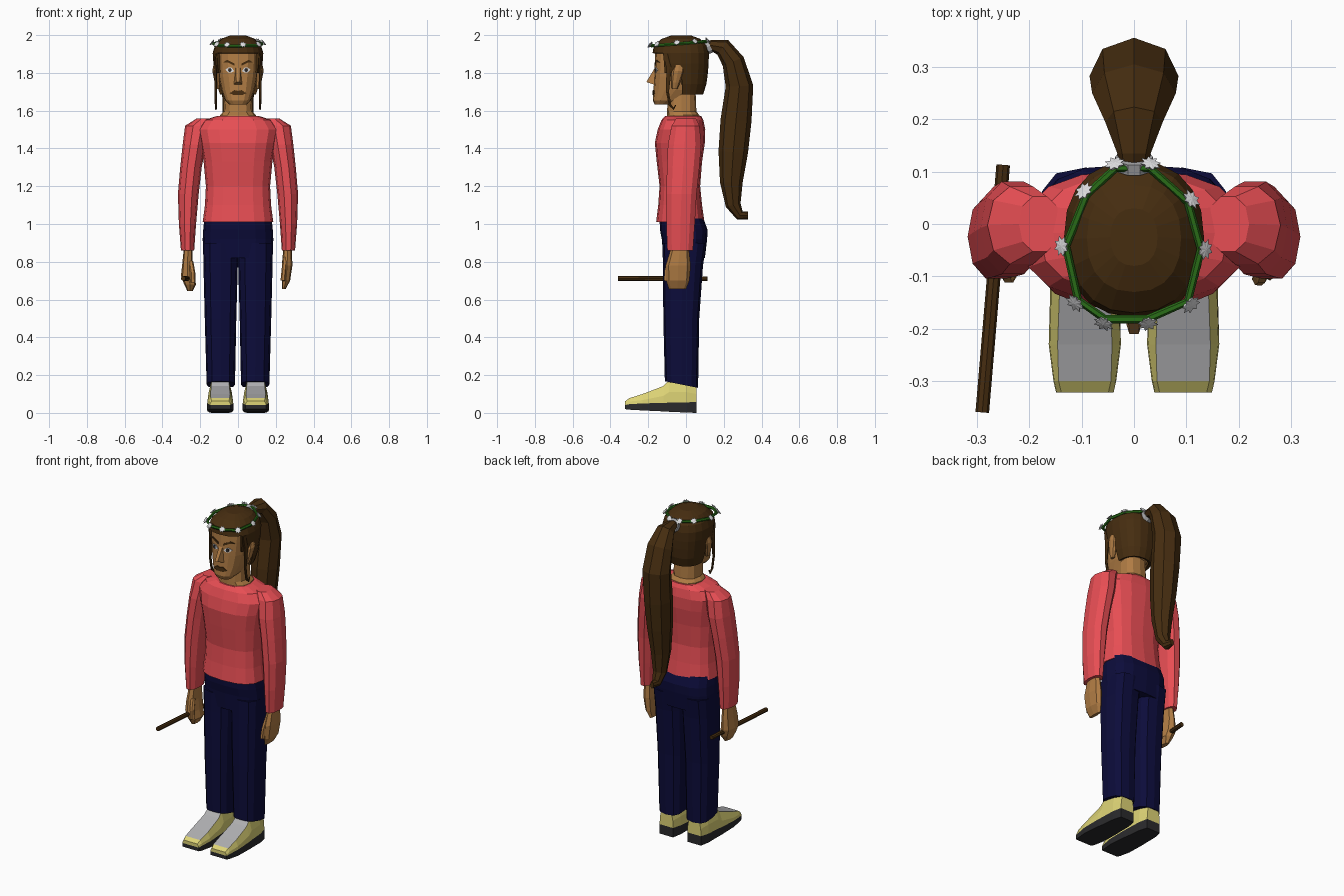
import bpy, bmesh, math
from mathutils import Vector
from mathutils.bvhtree import BVHTree

if "Cube" in bpy.data.objects:
    bpy.data.objects.remove(bpy.data.objects["Cube"])


def material(name, r, g, b):
    m = bpy.data.materials.new(name)
    m.diffuse_color = [((c / 255 + 0.055) / 1.055) ** 2.4 for c in (r, g, b)] + [1]
    m.use_nodes = True
    m.node_tree.nodes["Principled BSDF"].inputs["Base Color"].default_value = m.diffuse_color
    return m


SKIN = material("skin", 176, 124, 68)
CORAL = material("coral shirt", 232, 78, 84)
NAVY = material("navy cloth", 12, 12, 58)
BROWN = material("dark brown", 70, 45, 16)
YELLOW = material("pale yellow", 222, 212, 118)
GREY = material("light grey", 176, 176, 178)
BLACK = material("black rubber", 42, 42, 44)
GREEN = material("leaf green", 42, 110, 24)
WHITE = material("white", 222, 222, 224)


def finish(name, bm, *mats):
    bmesh.ops.recalc_face_normals(bm, faces=bm.faces[:])
    me = bpy.data.meshes.new(name)
    bm.to_mesh(me)
    bm.free()
    for m in mats:
        me.materials.append(m)
    ob = bpy.data.objects.new(name, me)
    bpy.context.collection.objects.link(ob)
    return ob


def skin_sections(sections, caps=True, closed=False):
    """Bridge a list of equal point loops into a bmesh."""
    bm = bmesh.new()
    loops = [[bm.verts.new(p) for p in s] for s in sections]
    n = len(loops[0])
    pairs = list(zip(loops, loops[1:])) + ([(loops[-1], loops[0])] if closed else [])
    for a, b in pairs:
        for i in range(n):
            j = (i + 1) % n
            bm.faces.new((a[i], a[j], b[j], b[i]))
    if caps and not closed:
        bm.faces.new(loops[0])
        bm.faces.new(loops[-1])
    return bm


def ring(z, x0, x1, y0, y1, n=12, p=2.5):
    """Rounded-box outline filling the given x and y range at height z."""
    pts = []
    for i in range(n):
        a = 2 * math.pi * i / n
        c, s = math.cos(a), math.sin(a)
        pts.append(((x0 + x1) / 2 + (x1 - x0) / 2 * math.copysign(abs(c) ** (2 / p), c),
                    (y0 + y1) / 2 + (y1 - y0) / 2 * math.copysign(abs(s) ** (2 / p), s), z))
    return pts


def stack(name, rows, mat, n=12, p=2.5, side=1):
    """Body part from rows of (z, x0, x1, y0, y1)."""
    return finish(name, skin_sections([ring(z, side * a, side * b, c, d, n, p)
                                       for z, a, b, c, d in rows]), mat)


def tube(name, path, sizes, mat, n=6, closed=False):
    """Sweep an ellipse of (width, depth) along a path."""
    path, secs = [Vector(p) for p in path], []
    for i, p in enumerate(path):
        if closed:
            t = path[(i + 1) % len(path)] - path[i - 1]
        else:
            t = path[min(i + 1, len(path) - 1)] - path[max(i - 1, 0)]
        t.normalize()
        u = Vector((0, 0, 1)).cross(t) if closed else Vector((1, 0, 0))
        u = (u - t * u.dot(t)).normalized()
        v = t.cross(u)
        w, d = sizes[i] if isinstance(sizes, list) else sizes
        secs.append([p + u * w * math.cos(2 * math.pi * k / n) + v * d * math.sin(2 * math.pi * k / n)
                     for k in range(n)])
    return finish(name, skin_sections(secs, closed=closed), mat)


def sym(rows):
    return [(z, -r, r, a, b) for z, r, a, b in rows]


# Torso of the shirt, neck and pelvis
stack("shirt_body", sym([(1.01, .187, -.158, .098), (1.1, .175, -.147, .085), (1.2, .17, -.14, .075),
                         (1.33, .182, -.155, .085), (1.43, .2, -.165, .1), (1.5, .215, -.15, .102),
                         (1.55, .18, -.13, .092), (1.572, .11, -.11, .08)]), CORAL, 16)
stack("neck", sym([(1.55, .1, -.105, .075), (1.577, .095, -.1, .07), (1.595, .077, -.1, .055),
                   (1.72, .073, -.095, .05)]), SKIN)
stack("trouser_seat", sym([(.82, .183, -.12, .1), (.92, .187, -.128, .112), (.97, .184, -.138, .114),
                           (1.03, .178, -.14, .092)]), NAVY, 16, 2.8)

for s, tag in ((1, "left"), (-1, "right")):
    # Sleeves and trouser legs
    stack(tag + "_sleeve", [(.86, .232, .302, -.102, .04), (1.0, .222, .313, -.108, .05),
                            (1.16, .208, .318, -.108, .06), (1.3, .192, .306, -.105, .075),
                            (1.42, .17, .293, -.1, .085), (1.52, .15, .28, -.08, .075),
                            (1.558, .14, .22, -.055, .055)], CORAL, 10, 2.2, s)
    leg = stack(tag + "_trouser_leg", [(.15, .016, .166, -.112, .064), (.5, .009, .176, -.12, .07),
                                       (.78, .001, .183, -.122, .09), (.9, .0, .185, -.125, .108)],
                NAVY, 12, 2.8, s)
    for v in leg.data.vertices:  # hem drops toward the heel
        if v.co.z < .3:
            v.co.z -= .2 * (v.co.y + .024)

    # Shoe from cross-sections running toe to heel
    secs = []
    for y, w, z0, zs, zm, zt, tw in ((-.322, .055, .02, .042, .05, .062, .045),
                                     (-.3, .06, .017, .046, .06, .078, .05),
                                     (-.23, .069, .013, .05, .068, .1, .052),
                                     (-.12, .066, .008, .053, .09, .142, .048),
                                     (-.09, .063, .006, .054, .11, .172, .045),
                                     (0, .058, .002, .056, .11, .165, .045),
                                     (.055, .045, .0, .057, .1, .14, .036)):
        secs.append([(s * .094 + x, y, z) for x, z in ((-w, z0), (w, z0), (w, zs), (w * .97, zm),
                                                       (tw, zt), (-tw, zt), (-w * .97, zm), (-w, zs))])
    bm = skin_sections(secs, caps=False)
    bm.faces.ensure_lookup_table()
    for i, f in enumerate(bm.faces):
        k = i % 8
        f.material_index = 2 if k in (0, 1, 7) else (1 if k == 4 and 8 <= i < 32 else 0)
    bm.verts.ensure_lookup_table()
    for base in (0, 48):
        v = [bm.verts[base + k] for k in range(8)]
        bm.faces.new((v[0], v[1], v[2], v[7])).material_index = 2
        bm.faces.new(v[2:])
    finish(tag + "_shoe", bm, YELLOW, GREY, BLACK)

    # Ear and loose lock of hair
    stack(tag + "_ear", [(1.715, .095, .112, -.075, -.045), (1.75, .095, .124, -.078, -.03),
                         (1.81, .095, .136, -.075, -.008), (1.842, .095, .13, -.06, -.015)], SKIN, 8, 2, s)
    tube(tag + "_lock", [(s * .112, -.1, 1.9), (s * .118, -.09, 1.82), (s * .118, -.098, 1.7),
                         (s * .117, -.085, 1.63), (s * .117, -.065, 1.61), (s * .117, -.055, 1.63)],
         [(.01, .02), (.007, .016), (.006, .009), (.006, .008), (.005, .007), (.003, .004)], BROWN)

# Open left hand, closed right hand and the thumbs
stack("left_hand", [(.655, .232, .252, -.09, .0), (.7, .232, .276, -.105, .018), (.78, .232, .288, -.108, .025),
                    (.87, .24, .285, -.08, .015)], SKIN, 8)
stack("right_hand", [(.645, -.268, -.24, -.08, -.01), (.68, -.285, -.222, -.1, .015),
                     (.725, -.302, -.232, -.105, .025), (.79, -.295, -.24, -.1, .025),
                     (.87, -.287, -.242, -.08, .015)], SKIN, 8)
tube("left_thumb", [(.25, -.075, .82), (.244, -.1, .76), (.238, -.105, .7)], (.013, .014), SKIN)
tube("right_thumb", [(-.25, -.075, .8), (-.24, -.1, .74), (-.238, -.1, .69)], (.014, .014), SKIN)
tube("stick", [(-.29, -.36, .712), (-.25, .113, .71)], (.013, .013), BROWN, 8)

# Head
head = stack("head", sym([(1.632, .045, -.165, -.09), (1.655, .068, -.176, -.02), (1.71, .088, -.172, .06),
                          (1.78, .103, -.168, .09), (1.86, .11, -.165, .1), (1.92, .113, -.162, .1),
                          (1.96, .09, -.13, .07)]), SKIN, 16, 2.6)

# Hair cap, with the face and ears left open
bm = skin_sections([ring(z, -r, r, a, b, 20, 2.3) for z, r, a, b in
                    ((1.685, .095, -.13, .09), (1.74, .112, -.15, .108), (1.8, .122, -.165, .116),
                     (1.85, .13, -.17, .12), (1.905, .134, -.177, .121), (1.945, .122, -.17, .112),
                     (1.98, .09, -.13, .075), (1.997, .045, -.08, .03))])
gone = []
for f in bm.faces:
    c = f.calc_center_median()
    if (c.z < 1.9 and c.y < -.1) or (c.z < 1.82 and c.y < -.005) or (c.z < 1.69):
        gone.append(f)
bmesh.ops.delete(bm, geom=gone, context='FACES')
hair = finish("hair_cap", bm, BROWN)
mod = hair.modifiers.new("thickness", 'SOLIDIFY')
mod.thickness = .016
mod.offset = -1

# Ponytail and its tie
tube("ponytail", [(0, .1, 1.935), (0, .135, 1.945), (0, .195, 1.935), (0, .25, 1.86), (0, .283, 1.73),
                  (0, .265, 1.55), (0, .25, 1.38), (0, .24, 1.22), (0, .25, 1.1), (0, .285, 1.045),
                  (0, .328, 1.045)],
     [(.025, .025), (.032, .03), (.055, .048), (.08, .06), (.085, .073), (.08, .082), (.07, .078),
      (.055, .06), (.04, .04), (.028, .026), (.012, .02)], BROWN, 8)
tube("hair_tie", [(0, .108, 1.935), (0, .128, 1.944)], (.036, .04), GREY, 10)

# Flower wreath
spots = [Vector((x, y, 1.958 + .08 * y)) for x, y in
         ((-.035, .107), (.03, .107), (.103, .042), (.128, -.048), (.103, -.148), (.025, -.182),
          (-.055, -.182), (-.107, -.145), (-.13, -.042), (-.09, .057))]
tube("wreath", spots, (.008, .009), GREEN, 6, closed=True)
bm = bmesh.new()
for c in spots:
    out = Vector((c.x, c.y + .035, .11)).normalized()
    u = out.orthogonal().normalized()
    v = out.cross(u)
    rim = []
    for k in range(16):
        a, r = math.pi * k / 8, (.021 if k % 2 else .013)
        rim.append(bm.verts.new(c + out * .012 + (u * math.cos(a) + v * math.sin(a)) * r))
    top, low = bm.verts.new(c + out * .014), bm.verts.new(c - out * .004)
    for k in range(16):
        bm.faces.new((rim[k], rim[(k + 1) % 16], top))
        bm.faces.new((rim[(k + 1) % 16], rim[k], low))
finish("wreath_flowers", bm, WHITE)

# Nose
bm = bmesh.new()
pts = [(-.012, -.16, 1.835), (.012, -.16, 1.835), (.024, -.16, 1.735), (-.024, -.16, 1.735),
       (-.009, -.21, 1.752), (.009, -.21, 1.752)]
v = [bm.verts.new(p) for p in pts]
for f in ((0, 1, 5, 4), (1, 2, 5), (0, 4, 3), (3, 4, 5, 2), (0, 3, 2, 1)):
    bm.faces.new([v[i] for i in f])
finish("nose", bm, SKIN)

# Thin face plates laid on the head
bm = bmesh.new()
bm.from_mesh(head.data)
tree = BVHTree.FromBMesh(bm)
bm.free()


def plate(name, outline, mat, lift):
    front = []
    for x, z in outline:
        hit = tree.ray_cast(Vector((x, -1, z)), Vector((0, 1, 0)))[0]
        front.append(Vector((x, hit.y - lift, z)))
    finish(name, skin_sections([front, [p + Vector((0, .008, 0)) for p in front]]), mat)


for s, tag in ((1, "left"), (-1, "right")):
    plate(tag + "_eye", [(s * x, z) for x, z in ((.02, 1.81), (.035, 1.828), (.053, 1.828), (.066, 1.816),
                                                 (.053, 1.803), (.033, 1.802))], WHITE, .004)
    plate(tag + "_pupil", [(s * .043 + .009 * math.cos(k * math.pi / 4), 1.815 + .011 * math.sin(k * math.pi / 4))
                           for k in range(8)], BLACK, .006)
    plate(tag + "_eyebrow", [(s * x, z) for x, z in ((.018, 1.838), (.018, 1.85), (.058, 1.869),
                                                     (.078, 1.856), (.056, 1.856))], BROWN, .005)
plate("mouth", [(-.043, 1.692), (-.02, 1.709), (0, 1.705), (.02, 1.709), (.043, 1.692),
                (.022, 1.682), (-.022, 1.682)], BROWN, .006)
